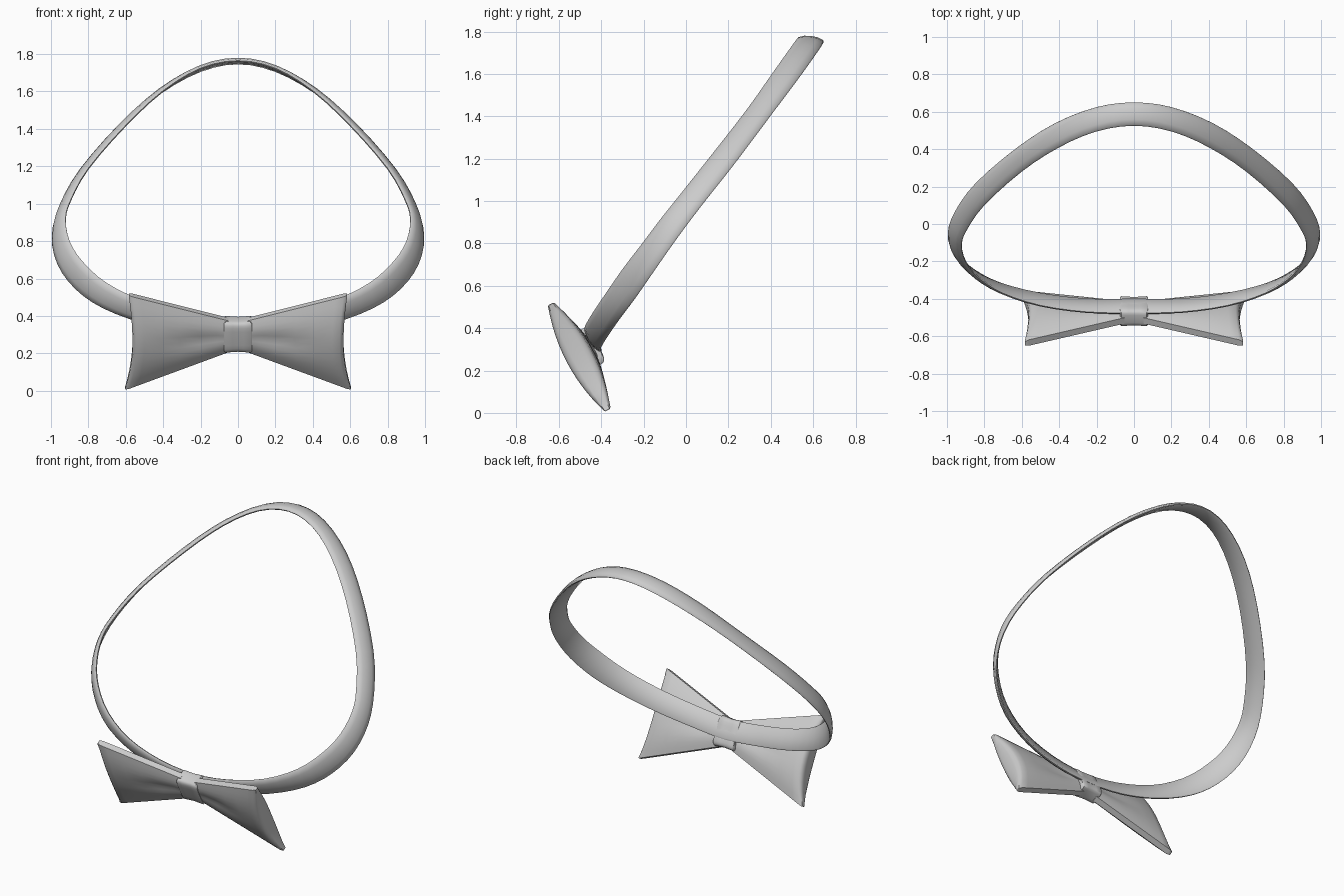
import bpy, bmesh, math
from mathutils import Vector

if "Cube" in bpy.data.objects:
    bpy.data.objects.remove(bpy.data.objects["Cube"])


def loft(name, rings, closed=False):
    """Skin a list of equal-length point rings into a smooth object."""
    bm = bmesh.new()
    vs = [[bm.verts.new(p) for p in r] for r in rings]
    n, m = len(vs), len(vs[0])
    for i in range(n if closed else n - 1):
        a, b = vs[i], vs[(i + 1) % n]
        for j in range(m):
            k = (j + 1) % m
            bm.faces.new((a[j], a[k], b[k], b[j]))
    if not closed:
        # cap both ends with strips of quads across the section
        for r in (vs[0], vs[-1]):
            h = m // 2
            for j in range(h - 1):
                bm.faces.new((r[j], r[j + 1], r[m - 2 - j], r[m - 1 - j]))
    bmesh.ops.recalc_face_normals(bm, faces=bm.faces)
    me = bpy.data.meshes.new(name)
    bm.to_mesh(me)
    bm.free()
    ob = bpy.data.objects.new(name, me)
    bpy.context.collection.objects.link(ob)
    bpy.ops.object.select_all(action='DESELECT')
    ob.select_set(True)
    bpy.context.view_layer.objects.active = ob
    bpy.ops.object.shade_smooth_by_angle(angle=math.radians(50))
    return ob


def closed_spline(half, steps):
    """Mirror half a loop in x and sample it as a closed Catmull-Rom curve."""
    p = [Vector(q) for q in half]
    p += [Vector((-q.x, q.y, q.z)) for q in p[-2:0:-1]]
    out, n = [], len(p)
    for i in range(n):
        a, b, c, d = (p[(i + k) % n] for k in (-1, 0, 1, 2))
        for s in range(steps):
            t = s / steps
            out.append(0.5 * (2 * b + (c - a) * t + (2 * a - 5 * b + 4 * c - d) * t * t
                              + (3 * b - a - 3 * c + d) * t ** 3))
    return out


# neck band: upper and lower edge paths, back centre to front centre
upper = [(0, .525, 1.765), (.2, .495, 1.725), (.4, .41, 1.605), (.6, .28, 1.42), (.8, .10, 1.19),
         (.895, -.035, 1.02), (.922, -.115, .92), (.90, -.205, .8), (.83, -.29, .69),
         (.7, -.37, .575), (.5, -.435, .48), (.25, -.47, .42), (0, -.475, .395)]
lower = [(0, .65, 1.75), (.2, .625, 1.71), (.42, .54, 1.59), (.63, .405, 1.41), (.84, .225, 1.17),
         (.95, .075, .98), (.99, -.045, .82), (.96, -.15, .67), (.865, -.24, .54),
         (.72, -.315, .44), (.5, -.37, .36), (.25, -.4, .31), (0, -.4, .29)]
A, B = closed_spline(upper, 3), closed_spline(lower, 3)
mid = [(a + b) / 2 for a, b in zip(A, B)]
section = [(0, 0), (.03, .009), (.25, .019), (.5, .022), (.75, .019), (.97, .009),
           (1, 0), (.95, -.006), (.5, -.006), (.05, -.006)]
rings = []
for i, (a, b) in enumerate(zip(A, B)):
    tangent = mid[(i + 1) % len(mid)] - mid[i - 1]
    out = (b - a).cross(tangent).normalized()
    if out.dot(mid[i] - Vector((0, .08, 1.0))) < 0:
        out = -out
    rings.append([a.lerp(b, s) + out * d for s, d in section])
loft("neck_band", rings, closed=True)


def tilt(x, h, d, y0, z0):
    """Bow coordinates (height, depth) to the leaning bow plane."""
    return (x, y0 - .47 * h - .88 * d, z0 + .88 * h - .47 * d)


# bow wings: lens sections growing from the knot to the flared, softly closed end
V = [-1 + i / 6 for i in range(13)]
rings = []
for f, thick, crease in [(0, .04, .0), (.12, .043, .012), (.3, .05, .016), (.5, .058, .010),
                         (.7, .064, .003), (.88, .067, 0), (.96, .064, 0),
                         (.99, .052, 0), (1, .03, 0)]:
    y0, z0, half = -.472 - .033 * f, .298 - .035 * f, .095 + .192 * f
    front, back = [], []
    for v in V:
        x = .05 + f * (.514 + .030 * v * v - .010 * v * abs(v))
        edge = .018 if f < .98 else .012
        t = edge + (thick - edge) * (1 - v * v)
        dent = crease * max(0, 1 - abs(v) * 2.2)
        hh = v * half * (1 if f < 1 else .985)
        front.append(tilt(x, hh, t - dent, y0, z0))
        back.append(tilt(x, hh, -t + dent, y0, z0))
    rings.append(front + back[::-1])
wings = loft("bow_wings", rings)
mirror = wings.modifiers.new("mirror", 'MIRROR')
mirror.use_mirror_merge = False

# centre knot: rounded block with a slight waist
rings = []
for x, s in [(-.075, .92), (-.068, 1.0), (-.03, .97), (0, .95), (.03, .97), (.068, 1.0), (.075, .92)]:
    ring = []
    for i in range(24):
        a = 2 * math.pi * (i + .5) / 24
        c, d = math.cos(a), math.sin(a)
        h = math.copysign(abs(c) ** .4, c) * .095 * s
        k = math.copysign(abs(d) ** .4, d) * .054 * s
        ring.append(tilt(x, h, k, -.466, .302))
    rings.append(ring)
loft("bow_knot", rings)
